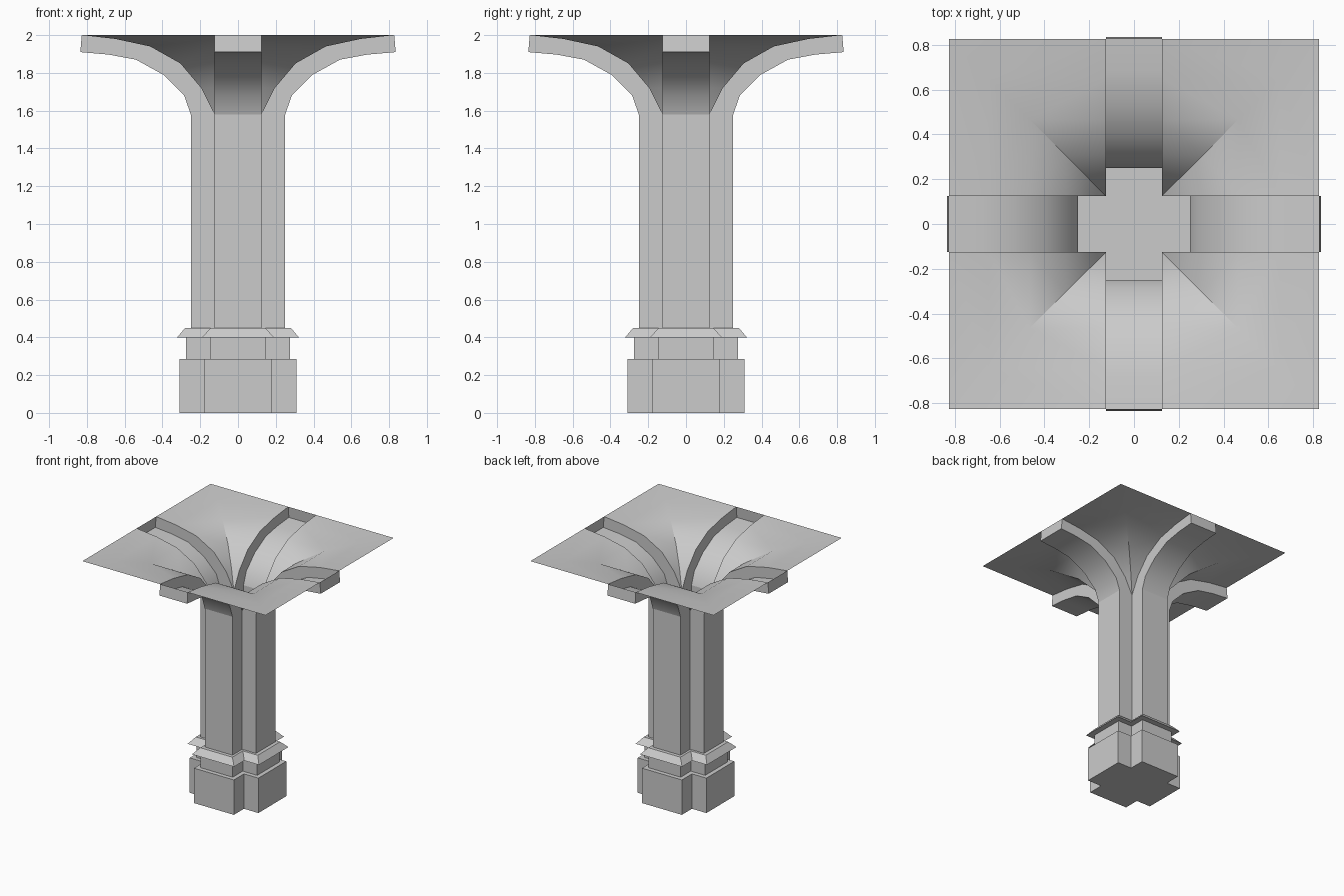
import bpy, bmesh, math
from mathutils import Matrix

if "Cube" in bpy.data.objects:
    bpy.data.objects.remove(bpy.data.objects["Cube"])

HALF = 0.125  # half width of a shaft arm and rib

# (radius, height) curves of the rib underside and the vault sheet
RIB = [(0.25, 1.58), (0.285, 1.68), (0.395, 1.79), (0.54, 1.87), (0.685, 1.897), (0.835, 1.91)]
VAULT = [(HALF, 1.58), (0.195, 1.72), (0.305, 1.85), (0.465, 1.94), (0.65, 1.98), (0.827, 2.0)]

# (arm length, arm half width, height) of the cross sections, bottom to top
BASE = [(0.31, 0.18, 0), (0.31, 0.18, 0.285), (0.275, 0.145, 0.285), (0.275, 0.145, 0.40),
        (0.322, 0.19, 0.40), (0.28, 0.145, 0.45), (0.25, HALF, 0.45)]
SHAFT = [(0.25, HALF, 0.45), (0.25, HALF, 1.58)]


def finish(name, bm, angle=35):
    bmesh.ops.remove_doubles(bm, verts=bm.verts, dist=1e-4)
    bmesh.ops.recalc_face_normals(bm, faces=bm.faces)
    mesh = bpy.data.meshes.new(name)
    bm.to_mesh(mesh)
    bm.free()
    obj = bpy.data.objects.new(name, mesh)
    bpy.context.collection.objects.link(obj)
    bpy.ops.object.select_all(action='DESELECT')
    obj.select_set(True)
    bpy.context.view_layer.objects.active = obj
    bpy.ops.object.shade_smooth_by_angle(angle=math.radians(angle))
    return obj


def face(bm, *pts):
    return bm.faces.new([bm.verts.new(p) for p in pts])


def cross(a, w, z):
    pts = [(a, -w), (a, w), (w, w), (w, a), (-w, a), (-w, w),
           (-a, w), (-a, -w), (-w, -w), (-w, -a), (w, -a), (w, -w)]
    return [(x, y, z) for x, y in pts]


def loft_crosses(name, sections, floor=False):
    bm = bmesh.new()
    rings = [[bm.verts.new(p) for p in cross(*s)] for s in sections]
    for lo, hi in zip(rings, rings[1:]):
        for i in range(12):
            j = (i + 1) % 12
            bm.faces.new((lo[i], lo[j], hi[j], hi[i]))
    if floor:
        bm.faces.new(rings[0][::-1])
    return finish(name, bm)


def four_times(bm):
    geom = list(bm.faces) + list(bm.edges) + list(bm.verts)
    for k in (1, 2, 3):
        new = bmesh.ops.duplicate(bm, geom=geom)["geom"]
        verts = [v for v in new if isinstance(v, bmesh.types.BMVert)]
        bmesh.ops.rotate(bm, verts=verts, matrix=Matrix.Rotation(k * math.pi / 2, 3, 'Z'))


# stepped cross-shaped base with flared collar, and the hollow shaft
loft_crosses("base", BASE, floor=True)
loft_crosses("shaft", SHAFT)

# capital: vault sheet with four open rib channels hanging below it
bm = bmesh.new()
for i in range(len(RIB) - 1):
    (r0, z0), (r1, z1) = RIB[i], RIB[i + 1]
    (v0, h0), (v1, h1) = VAULT[i], VAULT[i + 1]
    # rib underside
    face(bm, (r0, -HALF, z0), (r1, -HALF, z1), (r1, HALF, z1), (r0, HALF, z0))
    for s in (-1, 1):
        y = s * HALF
        # rib side wall
        face(bm, (r0, y, z0), (r1, y, z1), (v1, y, h1), (v0, y, h0))
        # vault sheet from the rib to the diagonal crease
        inner = [(v0, y, h0)] if i == 0 else [(v0, s * v0, h0), (v0, y, h0)]
        face(bm, (v1, y, h1), (v1, s * v1, h1), *inner)
# rib end cap
(r, z), (v, h) = RIB[-1], VAULT[-1]
face(bm, (r, -HALF, z), (r, HALF, z), (v, HALF, h), (v, -HALF, h))
four_times(bm)
finish("vaulted_capital", bm)
